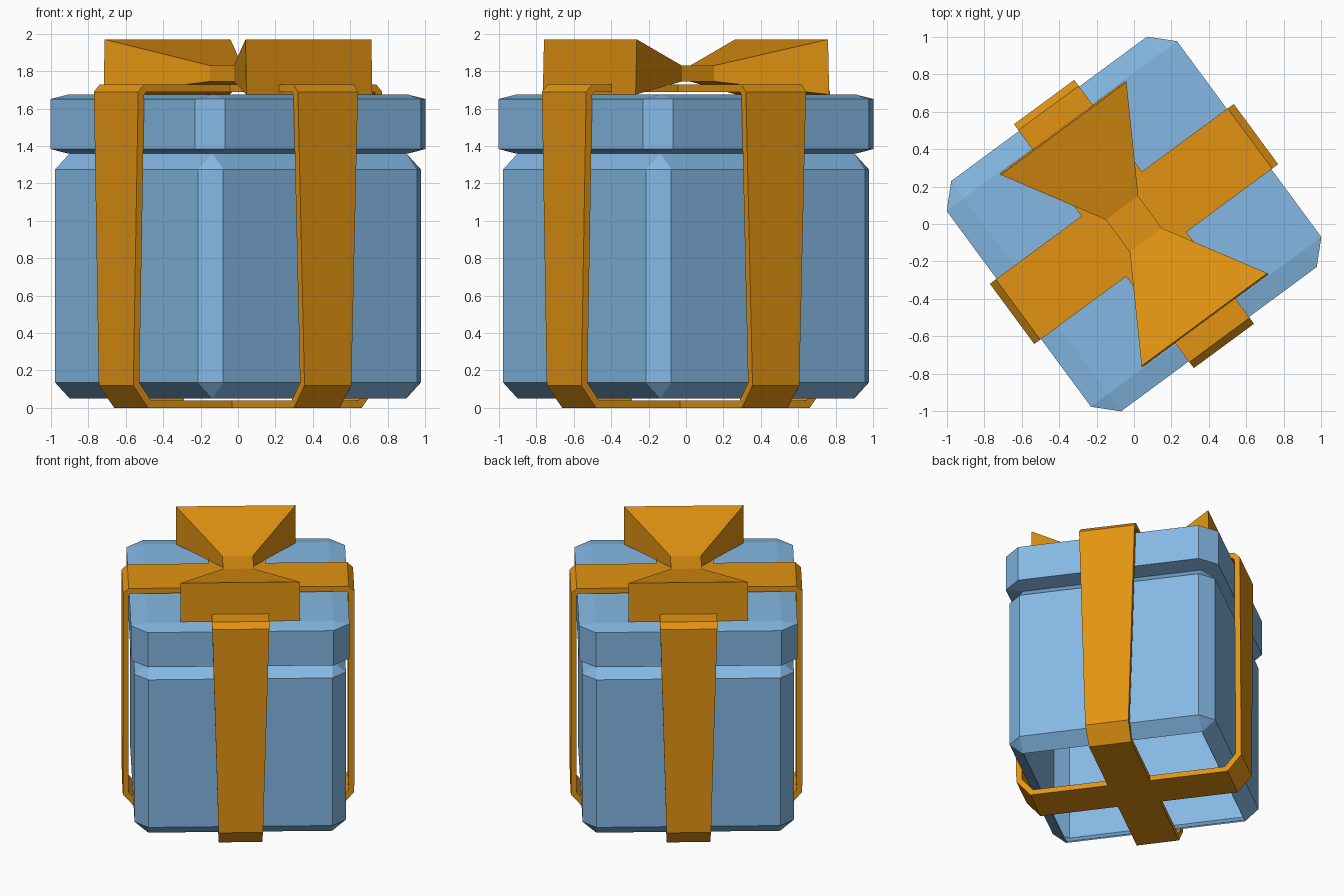
import bpy
import bmesh
from math import radians
from mathutils import Matrix, Vector

old = bpy.data.objects.get("Cube")
if old:
    bpy.data.objects.remove(old, do_unlink=True)

TURN = radians(36.4)  # the whole gift stands turned about its upright axis


def make_material(name, rgb):
    mat = bpy.data.materials.new(name)
    mat.use_nodes = True
    mat.diffuse_color = (*rgb, 1)
    mat.node_tree.nodes["Principled BSDF"].inputs["Base Color"].default_value = (*rgb, 1)
    return mat


BLUE = make_material("light_blue", (0.23, 0.48, 0.77))
ORANGE = make_material("ribbon_orange", (0.76, 0.295, 0.006))


def add_object(name, bm, mat, turn=TURN):
    bmesh.ops.recalc_face_normals(bm, faces=bm.faces)
    mesh = bpy.data.meshes.new(name)
    bm.to_mesh(mesh)
    bm.free()
    mesh.materials.append(mat)
    obj = bpy.data.objects.new(name, mesh)
    obj.rotation_euler.z = turn
    bpy.context.collection.objects.link(obj)
    return obj


def bevelled_box(name, half, low, high, bevel, open_bottom=False):
    """Chamfered cube stretched to size, so the chamfer stretches with it."""
    bm = bmesh.new()
    bmesh.ops.create_cube(bm, size=2)
    bmesh.ops.bevel(bm, geom=bm.edges[:], offset=bevel, segments=1,
                    affect='EDGES', profile=0.5)
    bmesh.ops.transform(bm, verts=bm.verts, matrix=Matrix.LocRotScale(
        Vector((0, 0, (low + high) / 2)), None,
        Vector((half, half, (high - low) / 2))))
    bm.normal_update()
    obj_faces = [f for f in bm.faces if f.normal.z < -0.99]
    if open_bottom:
        bmesh.ops.delete(bm, geom=obj_faces, context='FACES')
    return add_object(name, bm, BLUE)


def loft(bm, sections, closed=False):
    """Join equal cross-sections with quads; cap the ends if not closed."""
    rings = [[bm.verts.new(p) for p in s] for s in sections]
    pairs = list(zip(rings, rings[1:]))
    if closed:
        pairs.append((rings[-1], rings[0]))
    else:
        bm.faces.new(rings[0])
        bm.faces.new(rings[-1])
    for a, b in pairs:
        for i in range(len(a)):
            j = (i + 1) % len(a)
            bm.faces.new((a[i], a[j], b[j], b[i]))


# Box body, open underneath, and its lid
body = bevelled_box("box_body", 0.74, 0.05, 1.36, 0.13, open_bottom=True)
wall = body.modifiers.new("wall", 'SOLIDIFY')
wall.thickness = 0.01
bevelled_box("box_lid", 0.765, 1.36, 1.675, 0.15)

# Ribbon bands: one side of the loop as (outer, inner) points, then mirrored
side = [((0.71, 0.0), (0.69, 0.04)),
        ((0.81, 0.12), (0.77, 0.135)),
        ((0.81, 1.69), (0.77, 1.675)),
        ((0.77, 1.73), (0.755, 1.69))]
loop = side + [((-o[0], o[1]), (-i[0], i[1])) for o, i in reversed(side)]

for name, extra in (("ribbon_band_across", 0), ("ribbon_band_along", 90)):
    bm = bmesh.new()
    sections = []
    for (ox, oz), (ix, iz) in loop:
        w = 0.152 + 0.028 * oz  # the band widens towards the top
        sections.append([(ox, -w, oz), (ox, w, oz), (ix, w, iz), (ix, -w, iz)])
    loft(bm, sections, closed=True)
    add_object(name, bm, ORANGE, TURN + radians(extra))

# Bow: flared wings either side of a small square knot
bm = bmesh.new()
sections = []
for sign, outer in ((-1, True), (-1, False), (1, False), (1, True)):
    w, y, low, high = (0.418, 0.635, 1.675, 1.97) if outer else (0.107, 0.107, 1.745, 1.83)
    foot = y + (0.008 if outer else 0)
    sections.append([(-w, sign * foot, low), (w, sign * foot, low),
                     (w, sign * y, high), (-w, sign * y, high)])
loft(bm, sections)
add_object("bow", bm, ORANGE)
